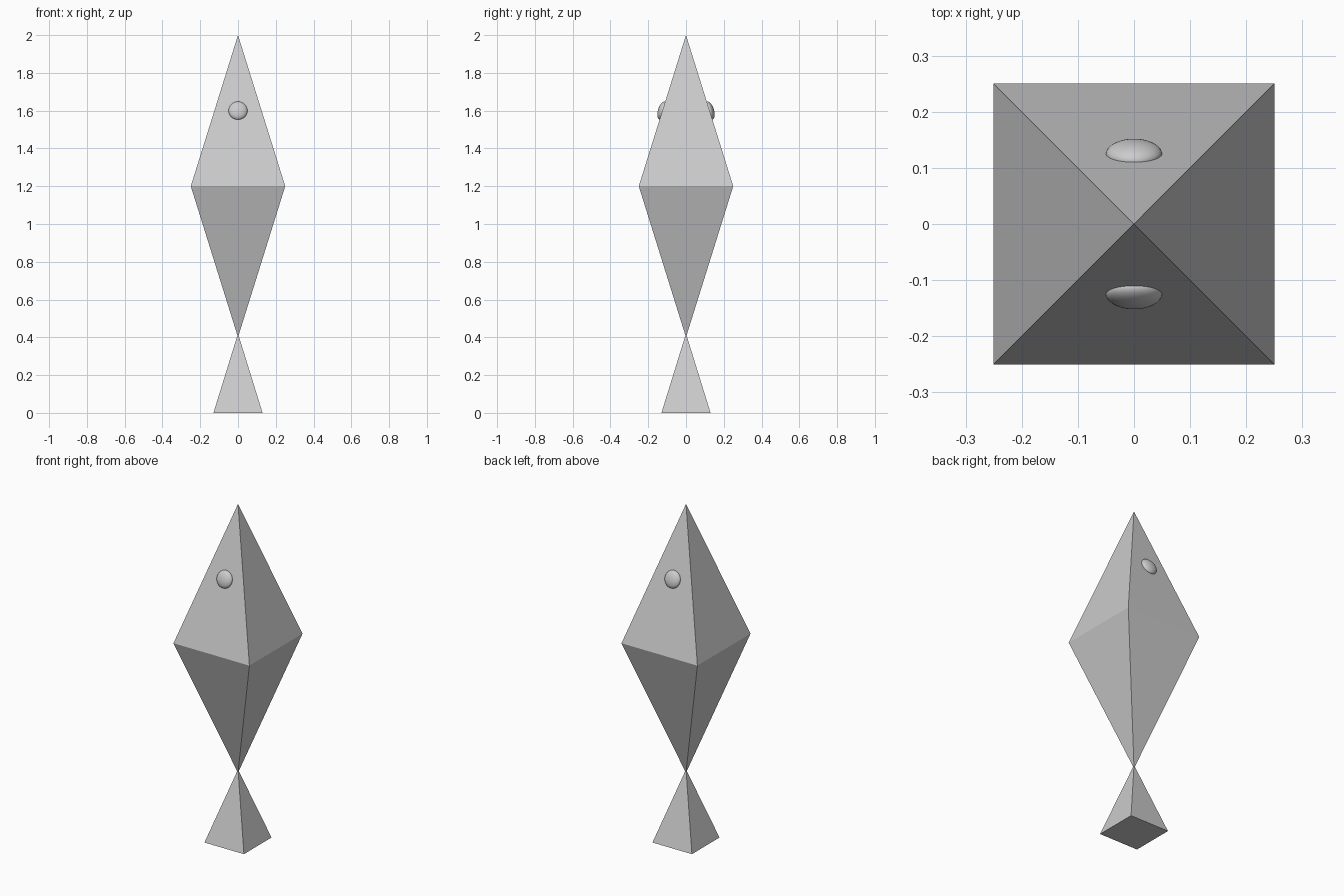
import bpy
import bmesh
import math
from mathutils import Matrix

if "Cube" in bpy.data.objects:
    bpy.data.objects.remove(bpy.data.objects["Cube"])

SLOPE = math.atan2(0.25, 0.8)  # lean of the body faces from vertical


def finish(name, bm):
    bmesh.ops.recalc_face_normals(bm, faces=bm.faces)
    mesh = bpy.data.meshes.new(name)
    bm.to_mesh(mesh)
    bm.free()
    obj = bpy.data.objects.new(name, mesh)
    bpy.context.collection.objects.link(obj)
    return obj


def pyramid(bm, half_width, base_z, tip_z, cap):
    """Square pyramid with its sides facing the axes, pointing up or down."""
    height = tip_z - base_z
    turn = Matrix.Rotation(math.radians(45), 4, 'Z')
    flip = Matrix.Rotation(math.pi if height < 0 else 0, 4, 'X')
    place = Matrix.Translation((0, 0, (base_z + tip_z) / 2))
    bmesh.ops.create_cone(bm, cap_ends=cap, segments=4,
                          radius1=half_width * math.sqrt(2), radius2=0,
                          depth=abs(height), matrix=place @ flip @ turn)
    bmesh.ops.remove_doubles(bm, verts=bm.verts, dist=0.0001)


# Body: two pyramids joined at the widest section
bm = bmesh.new()
pyramid(bm, 0.25, 1.2, 2.0, False)
pyramid(bm, 0.25, 1.2, 0.4, False)
finish("body", bm)

# Tail: small pyramid whose tip meets the body
bm = bmesh.new()
pyramid(bm, 0.13, 0.0, 0.42, True)
finish("tail", bm)

# Eyes: flattened spheres lying on the front and back upper faces
for name, side in (("front_eye", -1), ("back_eye", 1)):
    bm = bmesh.new()
    bmesh.ops.create_uvsphere(bm, u_segments=32, v_segments=16, radius=0.05)
    eye = finish(name, bm)
    eye.scale = (1, 0.47, 1)
    eye.rotation_euler = (side * SLOPE, 0, 0)
    eye.location = (0, side * 0.125, 1.6)
    eye.data.shade_smooth()
